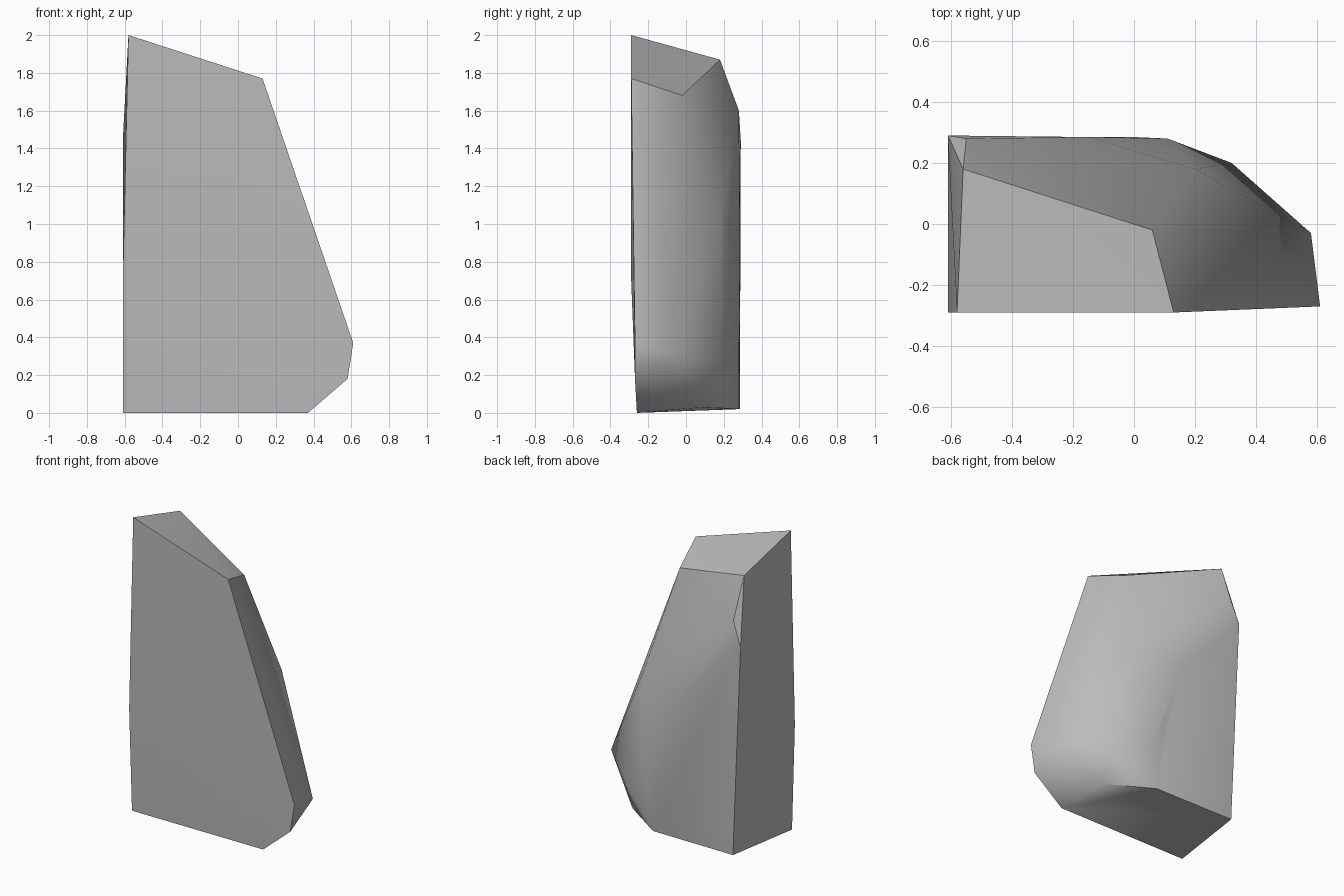
import bpy, bmesh, math

cube = bpy.data.objects.get("Cube")
if cube:
    bpy.data.objects.remove(cube, do_unlink=True)

stone = bpy.data.materials.new("grey_stone")
stone.use_nodes = True
grey = (0.5, 0.5, 0.5, 1)
stone.diffuse_color = grey
bsdf = stone.node_tree.nodes["Principled BSDF"]
bsdf.inputs["Base Color"].default_value = grey
bsdf.inputs["Roughness"].default_value = 0.8

# Corners of the boulder, grouped by the side they shape
flat_front = [(-.61, -.26, 0), (.37, -.26, 0), (.58, -.27, .18), (.61, -.27, .37),
              (.13, -.29, 1.77), (-.58, -.29, 2), (-.61, -.29, .7)]
sloped_top = [(.06, -.02, 1.68), (-.56, .18, 1.87)]
back = [(-.55, .28, 1.6), (-.61, .29, 1.44), (-.15, .285, .97), (0, .285, .51),
        (.11, .28, .3), (.05, .28, .02), (-.55, .285, .02)]
worn_side = [(.58, -.03, .31), (.32, .2, .25), (.33, .1, .03), (.2, .18, 1)]

# Wrap the corners in one faceted skin
bm = bmesh.new()
for corner in flat_front + sloped_top + back + worn_side:
    bm.verts.new(corner)
hull = bmesh.ops.convex_hull(bm, input=bm.verts)
loose = [v for v in bm.verts if not v.link_faces]
bmesh.ops.delete(bm, geom=loose, context="VERTS")
bmesh.ops.dissolve_limit(bm, angle_limit=math.radians(1),
                         verts=bm.verts, edges=bm.edges)
bmesh.ops.recalc_face_normals(bm, faces=bm.faces)

mesh = bpy.data.meshes.new("boulder")
bm.to_mesh(mesh)
bm.free()
mesh.materials.append(stone)
boulder = bpy.data.objects.new("boulder", mesh)
bpy.context.collection.objects.link(boulder)

# Soft worn faces with crisp break lines
bpy.ops.object.select_all(action="DESELECT")
boulder.select_set(True)
bpy.context.view_layer.objects.active = boulder
bpy.ops.object.shade_smooth_by_angle(angle=math.radians(40))
